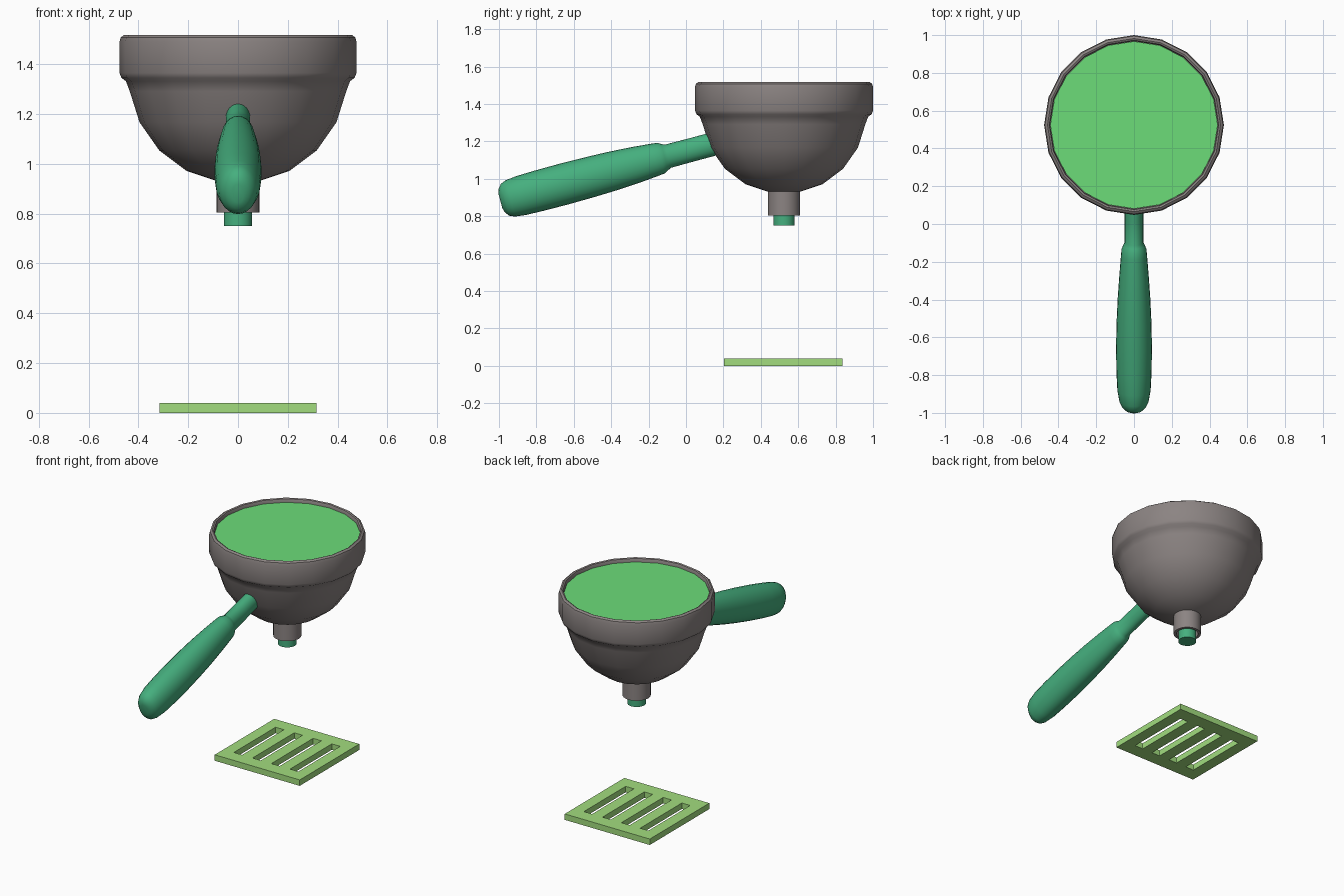
import bpy, bmesh, math
from mathutils import Matrix, Vector

if "Cube" in bpy.data.objects:
    bpy.data.objects.remove(bpy.data.objects["Cube"])

CY = 0.524  # centre of basket and grate in y


def material(name, rgb):
    m = bpy.data.materials.new(name)
    m.diffuse_color = (*rgb, 1)
    m.use_nodes = True
    m.node_tree.nodes["Principled BSDF"].inputs["Base Color"].default_value = m.diffuse_color
    return m


GREY = material("warm_grey", (0.26, 0.23, 0.225))
TEAL = material("handle_green", (0.06, 0.43, 0.21))
LEAF = material("coffee_green", (0.15, 0.72, 0.19))
LIME = material("grate_green", (0.36, 0.72, 0.21))


def finish(bm, name, mat, smooth=True):
    bmesh.ops.recalc_face_normals(bm, faces=bm.faces)
    me = bpy.data.meshes.new(name)
    bm.to_mesh(me)
    bm.free()
    ob = bpy.data.objects.new(name, me)
    bpy.context.collection.objects.link(ob)
    me.materials.append(mat)
    if smooth:
        bpy.ops.object.select_all(action='DESELECT')
        ob.select_set(True)
        bpy.context.view_layer.objects.active = ob
        bpy.ops.object.shade_smooth_by_angle(angle=math.radians(35))
    return ob


def loft(name, rings, sides, mat, matrix):
    """Elliptical rings (rx, ry, z) joined along local z and capped."""
    bm = bmesh.new()
    loops = []
    for rx, ry, z in rings:
        loops.append([bm.verts.new(matrix @ Vector((
            rx * math.cos(2 * math.pi * i / sides),
            ry * math.sin(2 * math.pi * i / sides), z))) for i in range(sides)])
    for a, b in zip(loops, loops[1:]):
        for i in range(sides):
            j = (i + 1) % sides
            bm.faces.new((a[i], a[j], b[j], b[i]))
    bm.faces.new(loops[0])
    bm.faces.new(loops[-1])
    return finish(bm, name, mat)


def lathe(name, profile, sides, mat):
    return loft(name, [(r, r, z) for r, z in profile], sides, mat,
                Matrix.Translation((0, CY, 0)))


# Basket: half-sphere bowl, rounded rim band, shallow inner wall
bowl = [(0.44 * math.cos(math.radians(a)), 1.36 - 0.44 * math.sin(math.radians(a)))
        for a in (81, 62, 44, 26, 9)]
rim = [(0.450, 1.332), (0.468, 1.345), (0.476, 1.365), (0.476, 1.49), (0.471, 1.508),
       (0.458, 1.517), (0.449, 1.513), (0.444, 1.50), (0.444, 1.46)]
lathe("basket", bowl + rim, 20, GREY)

# Coffee surface
lathe("coffee", [(0.443, 1.465), (0.443, 1.492)], 20, LEAF)

# Spout tube and its inner nozzle
lathe("spout", [(0.086, 0.96), (0.086, 0.805), (0.068, 0.805), (0.068, 0.85)], 32, GREY)
lathe("nozzle", [(0.057, 0.90), (0.057, 0.75)], 32, TEAL)

# Handle axis: local x stays x, local z runs up the tilted handle into the basket
axis = Matrix.Translation((0, -0.94, 0.895)) @ Matrix.Rotation(math.radians(-75), 4, 'X')
grip = [(0.022, 0.040, -0.054), (0.045, 0.066, -0.046), (0.064, 0.088, -0.028),
        (0.077, 0.100, 0.0), (0.088, 0.107, 0.06), (0.093, 0.110, 0.16),
        (0.095, 0.111, 0.30), (0.092, 0.109, 0.44), (0.086, 0.105, 0.57),
        (0.077, 0.097, 0.70), (0.069, 0.088, 0.80), (0.066, 0.084, 0.835),
        (0.058, 0.073, 0.855), (0.049, 0.064, 0.872)]
neck = [(0.049, 0.063, 1.0), (0.049, 0.063, 1.20)]
loft("handle", grip + neck, 24, TEAL, axis)

# Drip grate: plate with four slots running front to back
half, slot_half, slot_len = 0.316, 0.031, 0.222
centres = (-0.209, -0.07, 0.07, 0.209)
xs = [-half] + [c + s * slot_half for c in centres for s in (-1, 1)] + [half]
ys = [-half, -slot_len, slot_len, half]
bm = bmesh.new()
grid = [[bm.verts.new((x, CY - 0.004 + y, 0)) for y in ys] for x in xs]
for i in range(len(xs) - 1):
    for j in range(3):
        if j == 1 and i % 2 == 1:
            continue  # slot opening
        bm.faces.new((grid[i][j], grid[i + 1][j], grid[i + 1][j + 1], grid[i][j + 1]))
ext = bmesh.ops.extrude_face_region(bm, geom=bm.faces[:], use_keep_orig=True)
bmesh.ops.translate(bm, vec=(0, 0, 0.04),
                    verts=[v for v in ext["geom"] if isinstance(v, bmesh.types.BMVert)])
finish(bm, "drip_grate", LIME, smooth=False)
